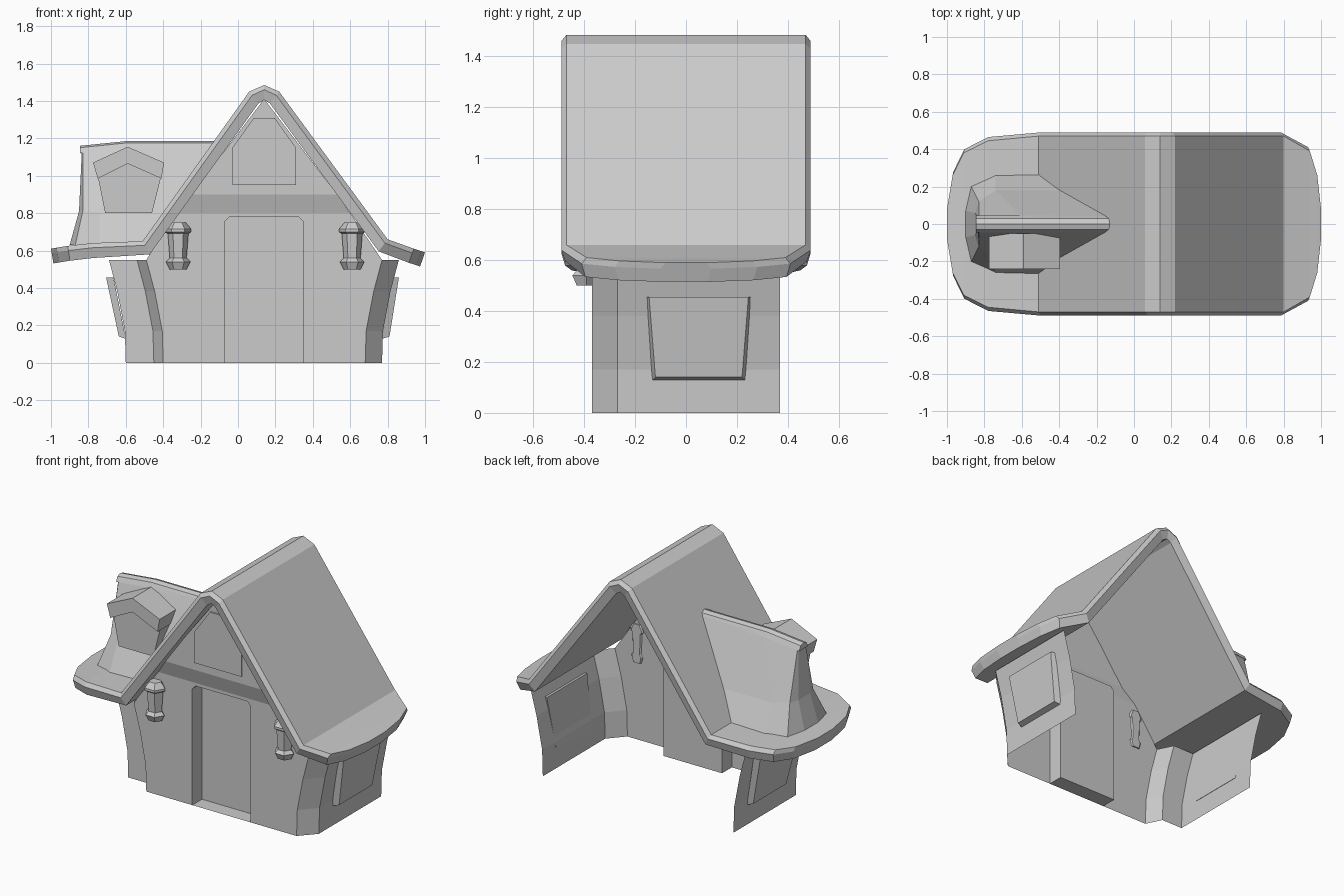
import bpy, bmesh, math
from mathutils import Vector

cube = bpy.data.objects.get("Cube")
if cube:
    bpy.data.objects.remove(cube, do_unlink=True)

grey = bpy.data.materials.new("plain grey")
grey.use_nodes = True
tone = (0.6, 0.6, 0.6, 1)
grey.diffuse_color = tone
grey.node_tree.nodes["Principled BSDF"].inputs["Base Color"].default_value = tone


def make(name, verts, faces, fix=True):
    bm = bmesh.new()
    vs = [bm.verts.new(v) for v in verts]
    for f in faces:
        bm.faces.new([vs[i] for i in f])
    if fix:
        bmesh.ops.recalc_face_normals(bm, faces=bm.faces)
    me = bpy.data.meshes.new(name)
    bm.to_mesh(me)
    bm.free()
    me.materials.append(grey)
    ob = bpy.data.objects.new(name, me)
    bpy.context.collection.objects.link(ob)
    return ob


def skin(name, rows, closed=False, caps=False, fix=True):
    """Join equal-length rows of points with quads."""
    n = len(rows[0])
    verts = [p for r in rows for p in r]
    faces = [(i*n + j, i*n + (j+1) % n, (i+1)*n + (j+1) % n, (i+1)*n + j)
             for i in range(len(rows) - 1) for j in range(n if closed else n - 1)]
    if caps:
        faces += [tuple(range(n)), tuple(range(len(verts) - n, len(verts)))]
    return make(name, verts, faces, fix)


def prism(name, outline, y0, y1):
    """Extrude an x-z outline along y."""
    return skin(name, [[(x, y, z) for x, z in outline] for y in (y0, y1)], True, True)


# Main roof: x, z and half width of each cross strip, from eave to eave
strips = [(-1.0, .61, .10), (-.97, .615, .28), (-.91, .625, .40), (-.78, .64, .465),
          (-.51, .65, .49), (.06, 1.45, .49), (.14, 1.485, .49), (.22, 1.45, .49),
          (.80, .66, .49), (.94, .61, .41), (.98, .597, .28), (1.0, .59, .10)]
rings = []
for i, (x, z, w) in enumerate(strips):
    a, b = strips[max(i - 1, 0)], strips[min(i + 1, len(strips) - 1)]
    before = Vector((x - a[0], z - a[1]))
    after = Vector((b[0] - x, b[1] - z))
    t = (before.normalized() + after.normalized()).normalized()
    nx, nz = t.y, -t.x
    def at(d, y):
        return (max(-1, min(1, x + nx*d)), y, z + nz*d)
    rings.append([at(0, -w + .02), at(0, w - .02), at(.025, w), at(.08, w - .015),
                  at(.08, .015 - w), at(.025, -w)])
skin("main_roof", rings, True, True)

# Side walls flare outward near the top
flare = [(0, 0), (.17, .005), (.38, .045), (.55, .09)]
right_plan = [(.68, -.37), (.77, -.27), (.77, .37)]
left_plan = [(-.40, -.37), (-.45, -.27), (-.60, -.27), (-.60, .37)]
for name, plan, s in (("left_side_wall", right_plan, 1), ("right_side_wall", left_plan, -1)):
    rows = [[(x + s*d, y, z) for x, y in plan] for z, d in flare]
    skin(name, rows if s > 0 else [r[::-1] for r in rows], fix=False)

# Front wall with a door opening, then the overhanging gable
door = [(-.07, 0), (-.07, .755), (-.045, .78), (.325, .78), (.35, .755), (.35, 0)]
edge_l = [(-.40 - d, z) for z, d in flare]
edge_r = [(.68 + d, z) for z, d in flare]
front = edge_r + [(.60, .80), (-.33, .80)] + edge_l[::-1] + door
make("front_wall", [(x, -.37, z) for x, z in front], [range(len(front))], False)
skin("door_frame", [[(x, y, z) for x, z in door + door[:1]] for y in (-.37, -.27)])
make("door", [(x, -.27, z) for x, z in door[::-1]], [range(len(door))], False)
skin("gable_beam", [[(-.33, -.37, .80), (.60, -.37, .80)],
                    [(-.25, -.40, .90), (.53, -.40, .90)]], fix=False)
make("gable_wall", [(-.25, -.40, .90), (.53, -.40, .90), (.14, -.40, 1.41)], [(0, 1, 2)], False)
prism("gable_panel", [(-.03, .95), (.31, .95), (.31, 1.15), (.195, 1.31),
                      (.085, 1.31), (-.03, 1.15)], -.409, -.40)

# Tapered window panels on both side walls
for name, s, inner, outer in (("left_window", 1, (.77, .82), (.81, .86)),
                              ("right_window", -1, (-.60, -.665), (-.637, -.705))):
    rows = []
    for xs, grow in ((inner, .012), (outer, 0)):
        rows.append([(xs[0], -.12 - grow, .14 - grow), (xs[0], .22 + grow, .14 - grow),
                     (xs[1], .245 + grow, .455), (xs[1], -.145 - grow, .455)])
    skin(name, rows, True, True)

# Large flared dormer on the right slope
half = [[(-.90, .07), (-.87, .20), (-.74, .265), (-.50, .275)],
        [(-.85, .06), (-.83, .12), (-.74, .18), (-.36, .18)],
        [(-.835, .035), (-.83, .04), (-.60, .04), (-.13, .04)]]
heights = [(.63,) * 4, (.81,) * 4, (1.13, 1.13, 1.155, 1.16)]
rows = []
for pts, zs in zip(half, heights):
    side = [(x, y, z) for (x, y), z in zip(pts, zs)]
    rows.append([(x, -y, z) for x, y, z in side[::-1]] + side)
skin("dormer_roof", rows)

# Ridge cap along the dormer
cap = []
for x, z in ((-.845, 1.16), (-.60, 1.185), (-.12, 1.185)):
    cap.append([(x, -.045, z - .04), (x, -.03, z - .01), (x, 0, z),
                (x, .03, z - .01), (x, .045, z - .04)])
skin("dormer_ridge", cap, True, True)

# Small attic window with its peaked hood
prism("attic_window", [(-.71, .80), (-.46, .80), (-.41, 1.0), (-.59, 1.08), (-.75, 1.0)],
      -.21, -.05)
prism("attic_hood", [(-.775, 1.07), (-.59, 1.155), (-.395, 1.07), (-.41, .985),
                     (-.59, 1.065), (-.75, .985)], -.24, -.05)

# Wall lanterns: six-sided turned profiles, cut flat against the wall
lantern = [(.02, .50), (.045, .50), (.065, .54), (.05, .555), (.045, .56), (.055, .69),
           (.07, .70), (.07, .715), (.04, .75), (.01, .75)]
for name, cx in (("right_lantern", -.32), ("left_lantern", .61)):
    rows = []
    for r, z in lantern:
        ring = [(cx + r*math.cos(k*math.pi/3), -.39 + r*math.sin(k*math.pi/3), z)
                for k in range(6)]
        rows.append([(x, min(y, -.362), h) for x, y, h in ring])
    skin(name, rows, True, True)
